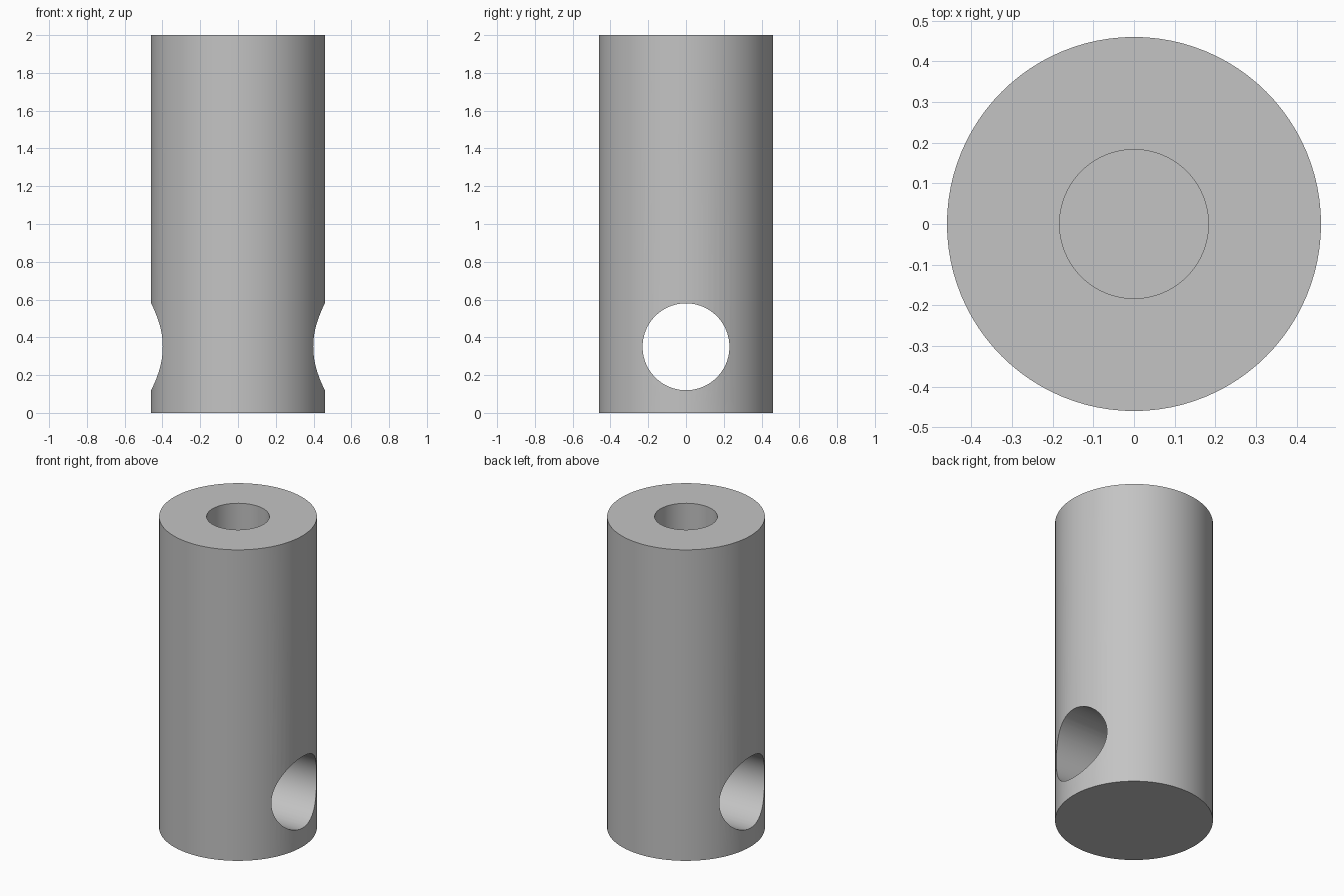
import bpy
from math import radians

cube = bpy.data.objects.get("Cube")
if cube:
    bpy.data.objects.remove(cube, do_unlink=True)

RADIUS, HEIGHT = 0.46, 2.0
BORE_RADIUS, BORE_FLOOR = 0.183, 1.0
CROSS_RADIUS, CROSS_Z = 0.23, 0.35

steel = bpy.data.materials.new("grey_steel")
steel.use_nodes = True
colour = (0.55, 0.55, 0.55, 1)
steel.diffuse_color = colour
steel.node_tree.nodes["Principled BSDF"].inputs["Base Color"].default_value = colour


def cylinder(name, radius, depth, z, tilt=0, sides=96):
    bpy.ops.mesh.primitive_cylinder_add(
        vertices=sides, radius=radius, depth=depth,
        location=(0, 0, z), rotation=(0, radians(tilt), 0))
    obj = bpy.context.object
    obj.name = name
    obj.data.materials.append(steel)
    return obj


# Solid round post
post = cylinder("post", RADIUS, HEIGHT, HEIGHT / 2)

# Blind bore in the top and a round cross hole through the sides
bore_top = HEIGHT + 0.1
cutters = [
    cylinder("bore_cutter", BORE_RADIUS, bore_top - BORE_FLOOR,
             (bore_top + BORE_FLOOR) / 2),
    cylinder("cross_hole_cutter", CROSS_RADIUS, 1.4, CROSS_Z, tilt=90),
]
bpy.context.view_layer.objects.active = post
for cutter in cutters:
    cut = post.modifiers.new(cutter.name, "BOOLEAN")
    cut.operation = "DIFFERENCE"
    cut.solver = "EXACT"
    cut.object = cutter
    bpy.ops.object.modifier_apply(modifier=cut.name)
for cutter in cutters:
    bpy.data.objects.remove(cutter, do_unlink=True)

# Smooth round walls with crisp rims
bpy.ops.object.select_all(action="DESELECT")
post.select_set(True)
bpy.ops.object.shade_smooth_by_angle(angle=radians(30))
